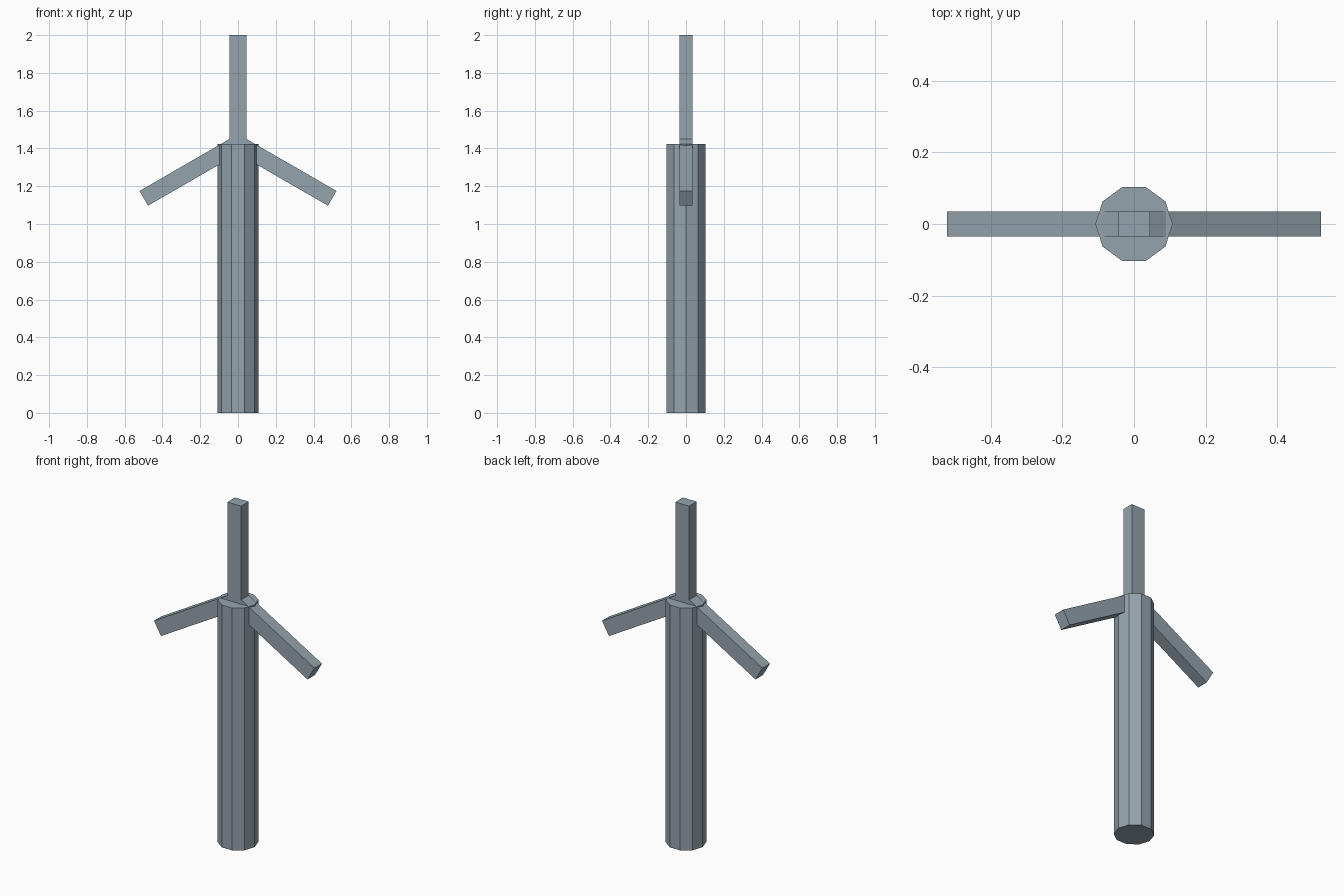
import bpy
import math
from mathutils import Matrix, Vector

cube = bpy.data.objects.get("Cube")
if cube:
    bpy.data.objects.remove(cube, do_unlink=True)

HUB_Z = 1.424       # tower top and rotor centre
BLADE_LENGTH = 0.576
BLADE_WIDTH = 0.09
BLADE_DEPTH = 0.07

# Single blue-grey colour
grey = bpy.data.materials.new("blue_grey")
grey.use_nodes = True
colour = (0.30, 0.37, 0.42, 1)
grey.diffuse_color = colour
grey.node_tree.nodes["Principled BSDF"].inputs["Base Color"].default_value = colour

# Ten-sided tower with a corner on the x axis
bpy.ops.mesh.primitive_cylinder_add(
    vertices=10, radius=0.108, depth=HUB_Z,
    location=(0, 0, HUB_Z / 2), rotation=(0, 0, math.pi / 2))
tower = bpy.context.object
tower.name = "tower"
tower.data.materials.append(grey)


# Box blade running outward from the rotor centre
def add_blade(name, angle):
    bpy.ops.mesh.primitive_cube_add(size=1)
    blade = bpy.context.object
    blade.name = name
    size = Vector((BLADE_WIDTH, BLADE_DEPTH, BLADE_LENGTH))
    blade.data.transform(
        Matrix.Translation((0, 0, BLADE_LENGTH / 2)) @ Matrix.Diagonal(size).to_4x4())
    blade.location.z = HUB_Z
    blade.rotation_euler.y = math.radians(angle)
    blade.data.materials.append(grey)


for name, angle in (("top_blade", 0), ("left_blade", 120), ("right_blade", 240)):
    add_blade(name, angle)
